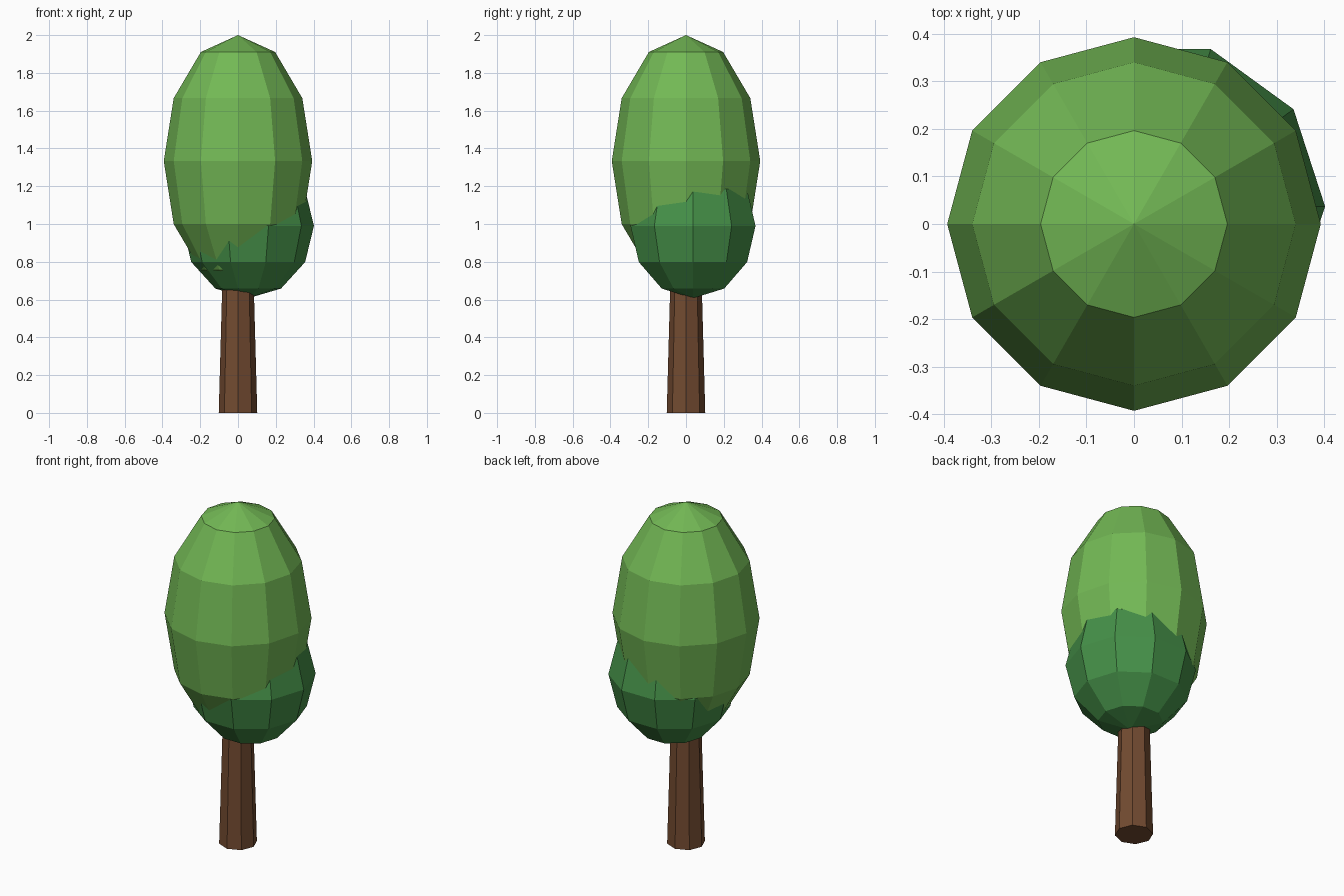
import bpy
from math import radians

if "Cube" in bpy.data.objects:
    bpy.data.objects.remove(bpy.data.objects["Cube"])


def finish(name, color):
    ob = bpy.context.object
    ob.name = name
    mat = bpy.data.materials.new(name + "_color")
    mat.diffuse_color = (*color, 1)
    mat.use_nodes = True
    mat.node_tree.nodes["Principled BSDF"].inputs["Base Color"].default_value = mat.diffuse_color
    ob.data.materials.append(mat)
    return ob


def foliage(name, sides, center, radius, half_height, turn, color):
    bpy.ops.mesh.primitive_uv_sphere_add(
        segments=sides, ring_count=6, radius=1, location=center,
        rotation=(0, 0, radians(turn)))
    bpy.context.object.scale = (radius, radius, half_height)
    return finish(name, color)


# Tapered eight-sided trunk, its top hidden in the foliage
bpy.ops.mesh.primitive_cone_add(
    vertices=8, radius1=0.102, radius2=0.08, depth=0.8, location=(0, 0, 0.4))
finish("trunk", (0.17, 0.07, 0.03))

# Tall main crown and the darker lower clump poking out of it
foliage("main_crown", 12, (0, 0, 1.333), 0.393, 0.667, 0, (0.17, 0.48, 0.09))
foliage("lower_crown", 10, (0.054, 0.037, 0.99), 0.348, 0.383, 18, (0.06, 0.28, 0.065))
